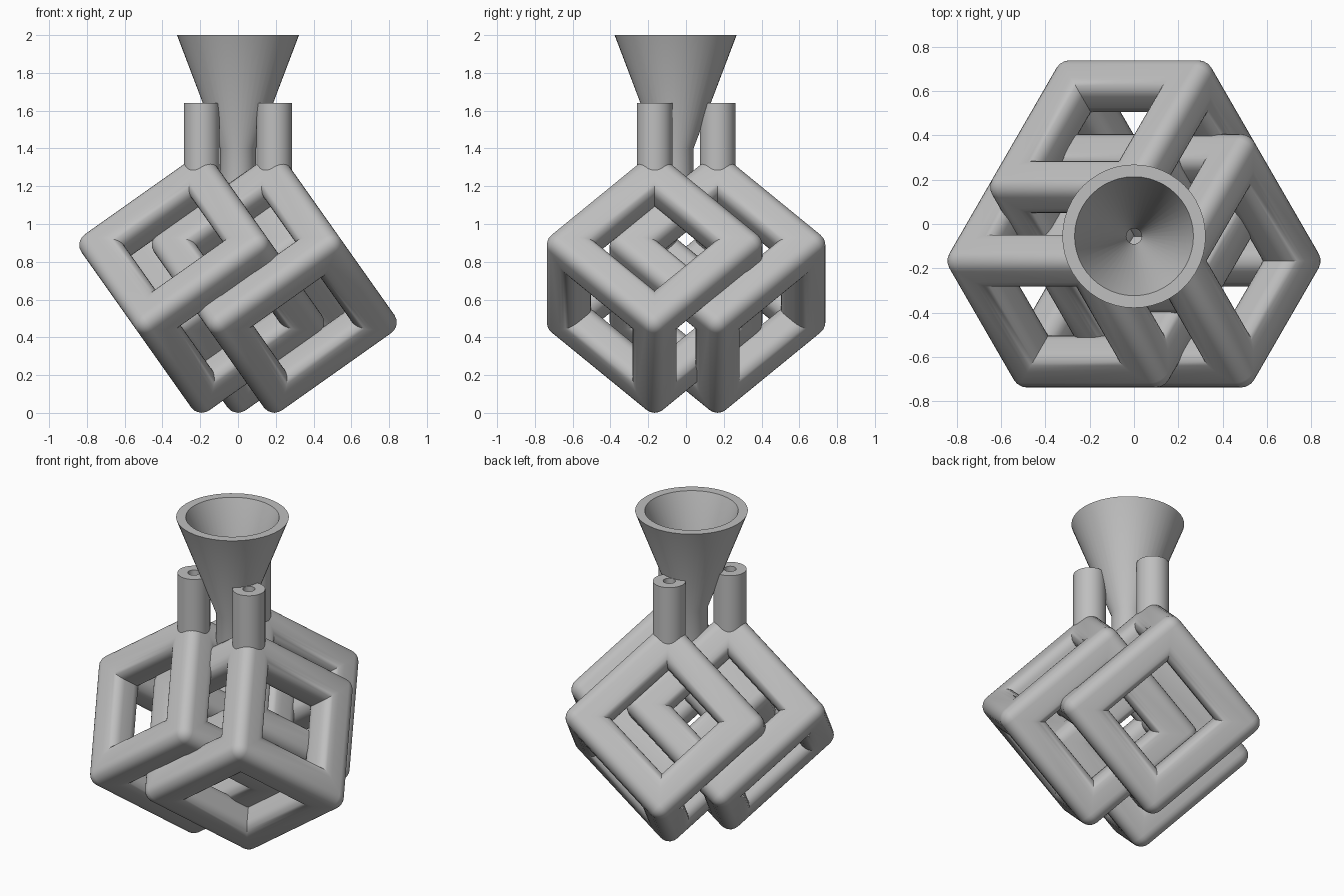
import bpy, bmesh, math
from mathutils import Vector, Matrix
from itertools import product

if "Cube" in bpy.data.objects:
    bpy.data.objects.remove(bpy.data.objects["Cube"])

SIDE, BAR, ROUND, SEG = 0.847, 0.205, 0.068, 6   # cube side, bar width, edge radius
AXIS = Vector((0.0, -0.055, 0.0))                # shared vertical axis
CUBE_Z, OFFSET = 0.684, 0.222

mat = bpy.data.materials.new("plain_grey")
mat.diffuse_color = (0.52, 0.52, 0.52, 1)
mat.use_nodes = True
mat.node_tree.nodes["Principled BSDF"].inputs["Base Color"].default_value = mat.diffuse_color


def finish(name, bm):
    bmesh.ops.remove_doubles(bm, verts=bm.verts, dist=1e-5)
    bmesh.ops.recalc_face_normals(bm, faces=bm.faces)
    mesh = bpy.data.meshes.new(name)
    bm.to_mesh(mesh)
    bm.free()
    mesh.materials.append(mat)
    obj = bpy.data.objects.new(name, mesh)
    bpy.context.collection.objects.link(obj)
    bpy.ops.object.select_all(action='DESELECT')
    obj.select_set(True)
    bpy.context.view_layer.objects.active = obj
    bpy.ops.object.shade_smooth_by_angle(angle=math.radians(35))
    return obj


def bar_profile():
    """Rounded square, measured inward from the two outer cube faces."""
    pts = []
    lo, hi = ROUND, BAR - ROUND
    for n, (cx, cy) in enumerate([(hi, hi), (lo, hi), (lo, lo), (hi, lo)]):
        for i in range(SEG + 1):
            a = math.pi / 2 * (n + i / SEG)
            pts.append((cx + ROUND * math.cos(a), cy + ROUND * math.sin(a)))
    return pts


def cube_frame(name, centre):
    bm = bmesh.new()
    h = SIDE / 2
    profile = bar_profile()
    # twelve bars with mitred ends
    for axis in range(3):
        u, v = (axis + 1) % 3, (axis + 2) % 3
        for su, sv in product((-1, 1), repeat=2):
            rings = []
            for end in (-1, 1):
                ring = []
                for b, c in profile:
                    p = [0, 0, 0]
                    p[axis] = end * (h - max(b, c, ROUND))
                    p[u], p[v] = su * (h - b), sv * (h - c)
                    ring.append(bm.verts.new(p))
                rings.append(ring)
            n = len(profile)
            for i in range(n):
                j = (i + 1) % n
                bm.faces.new((rings[0][i], rings[0][j], rings[1][j], rings[1][i]))
    # eight ball corners
    for signs in product((-1, 1), repeat=3):
        grid = {}
        for i in range(SEG + 1):
            for j in range(SEG + 1 - i):
                d = Vector([math.sin(math.pi / 2 * t / SEG) for t in (i, j, SEG - i - j)])
                d = d.normalized() * ROUND
                grid[i, j] = bm.verts.new([s * (h - ROUND + q) for s, q in zip(signs, d)])
        for i in range(SEG):
            for j in range(SEG - i):
                bm.faces.new((grid[i, j], grid[i + 1, j], grid[i, j + 1]))
                if i + j < SEG - 1:
                    bm.faces.new((grid[i + 1, j], grid[i + 1, j + 1], grid[i, j + 1]))
    # stand the cube on a corner
    r, z = math.sqrt(2 / 3), 1 / math.sqrt(3)
    cols = [(r * math.cos(a), r * math.sin(a), z)
            for a in (0, 2 * math.pi / 3, 4 * math.pi / 3)]
    turn = Matrix(cols).transposed().to_4x4()
    bm.transform(Matrix.Translation(centre) @ turn)
    return finish(name, bm)


def lathe(name, profile, centre, steps=48):
    """Closed (radius, height) outline turned around a vertical axis."""
    bm = bmesh.new()
    rings = []
    for s in range(steps):
        a = 2 * math.pi * s / steps
        rings.append([bm.verts.new((centre.x + q * math.cos(a), centre.y + q * math.sin(a), z))
                      for q, z in profile])
    n = len(profile)
    for s in range(steps):
        a, b = rings[s], rings[(s + 1) % steps]
        for i in range(n):
            j = (i + 1) % n
            bm.faces.new((a[i], b[i], b[j], a[j]))
    return finish(name, bm)


# three matching cube frames, each with a hollow vent on its top corner
for label, deg in (("back", 90), ("left", 210), ("right", 330)):
    a = math.radians(deg)
    place = AXIS + OFFSET * Vector((math.cos(a), math.sin(a), 0))
    cube_frame(label + "_cube_frame", place + Vector((0, 0, CUBE_Z)))
    lathe(label + "_vent_tube",
          [(0.094, 1.22), (0.094, 1.64), (0.035, 1.64), (0.035, 1.22)], place)

# central pouring funnel with stem
lathe("funnel", [(0.095, 1.08), (0.095, 1.4), (0.323, 2.0), (0.268, 2.0),
                 (0.035, 1.4), (0.035, 1.08)], AXIS)
